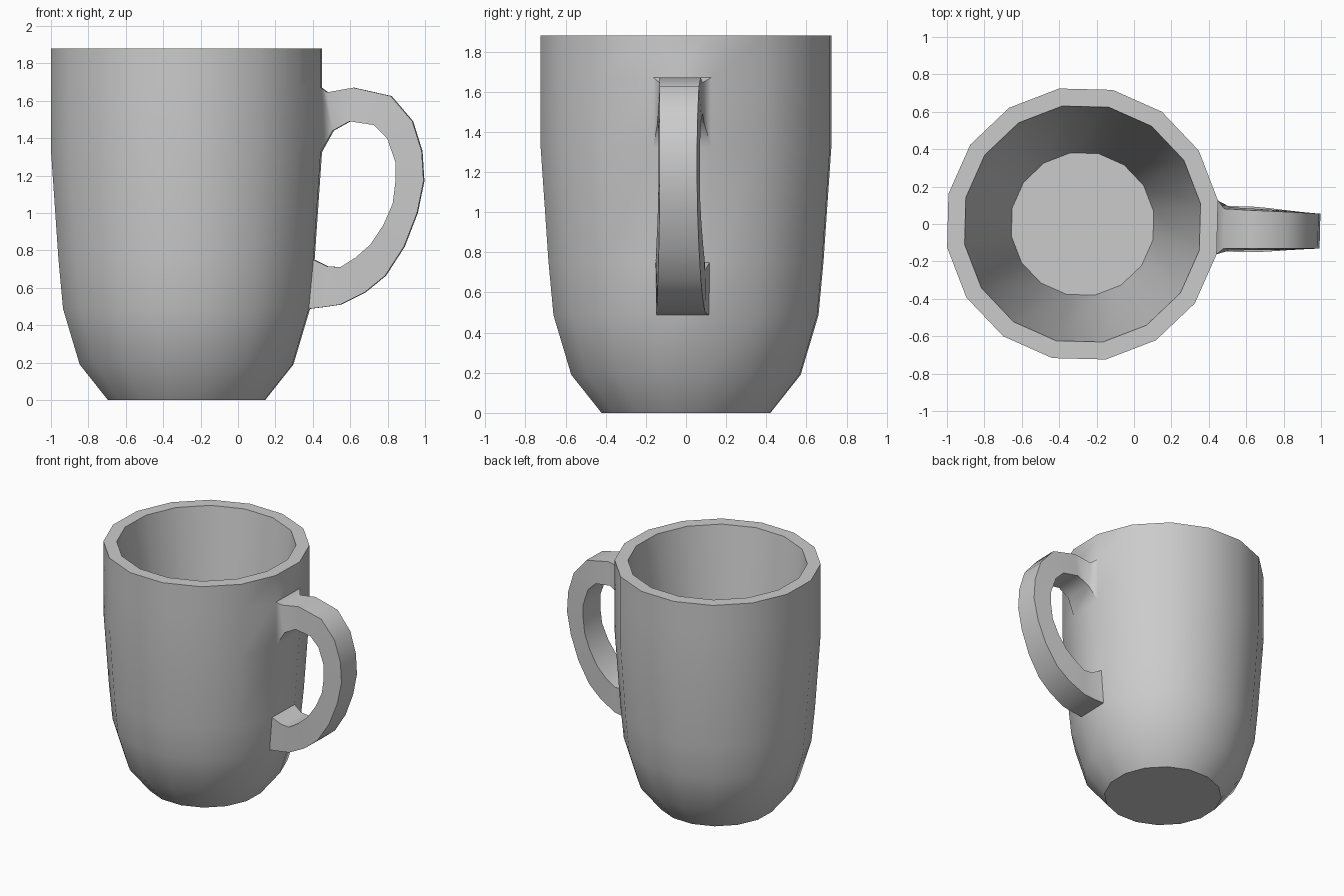
import bpy, bmesh
from math import cos, sin, radians

if "Cube" in bpy.data.objects:
    bpy.data.objects.remove(bpy.data.objects["Cube"])

SIDES = 16
CX = -0.275            # axis of the cup
TURN = radians(9.8)    # rotation of the first corner
TILT = radians(-1.45)  # direction of the handle (centre of one facet)

bm = bmesh.new()


def ring(r, z):
    return [bm.verts.new((CX + r * cos(TURN + i * radians(360 / SIDES)),
                          r * sin(TURN + i * radians(360 / SIDES)), z))
            for i in range(SIDES)]


# Cup profile: outside upwards, over the rim, then a straight cone to the floor
outer = [(0.427, 0), (0.58, 0.19), (0.67, 0.487), (0.695, 0.75),
         (0.735, 1.325), (0.735, 1.67), (0.735, 1.88)]
inner = [(0.64, 1.88), (0.386, 0.10)]
rings = [ring(r, z) for r, z in outer + inner]

last = SIDES - 1
for k in range(len(rings) - 1):
    a, b = rings[k], rings[k + 1]
    for i in range(SIDES):
        # leave openings where the handle grows out of the wall
        if i == last and k in (2, 4):
            continue
        j = (i + 1) % SIDES
        bm.faces.new((a[i], a[j], b[j], b[i]))
bm.faces.new(rings[0][::-1])
bm.faces.new(rings[-1])


# Handle: outer x, z, inner x, z, half width
def handle_vert(x, z, h):
    d = x - CX
    h -= 0.006
    return bm.verts.new((CX + d * cos(TILT) - h * sin(TILT),
                         d * sin(TILT) + h * cos(TILT), z))


path = [(0.48, 1.645, 0.51, 1.44, 0.107), (0.62, 1.67, 0.60, 1.49, 0.102),
        (0.82, 1.625, 0.73, 1.47, 0.098), (0.935, 1.49, 0.80, 1.40, 0.095),
        (0.985, 1.33, 0.845, 1.27, 0.093), (0.995, 1.17, 0.845, 1.17, 0.093),
        (0.96, 1.00, 0.83, 1.05, 0.095), (0.89, 0.82, 0.78, 0.935, 0.100),
        (0.79, 0.665, 0.71, 0.83, 0.107), (0.68, 0.575, 0.63, 0.76, 0.113),
        (0.55, 0.51, 0.55, 0.71, 0.120), (0.46, 0.497, 0.48, 0.715, 0.124)]


def root(ro, ri):
    return [rings[ro][0], rings[ro][last], rings[ri][last], rings[ri][0]]


sections = [root(5, 4)]
for ox, oz, ix, iz, h in path:
    g = min(h + 0.01, 0.122)
    sections.append([handle_vert(ox, oz, h), handle_vert(ox, oz, -h),
                     handle_vert(ix, iz, -g), handle_vert(ix, iz, g)])
sections.append(root(2, 3))
for a, b in zip(sections, sections[1:]):
    for i in range(4):
        j = (i + 1) % 4
        bm.faces.new((a[i], a[j], b[j], b[i]))

bmesh.ops.recalc_face_normals(bm, faces=bm.faces)
mesh = bpy.data.meshes.new("mug")
bm.to_mesh(mesh)
bm.free()
mug = bpy.data.objects.new("mug", mesh)
bpy.context.collection.objects.link(mug)

# Smooth walls, crisp rim, base and handle edges
bpy.context.view_layer.objects.active = mug
mug.select_set(True)
bpy.ops.object.shade_smooth_by_angle(angle=radians(48))
